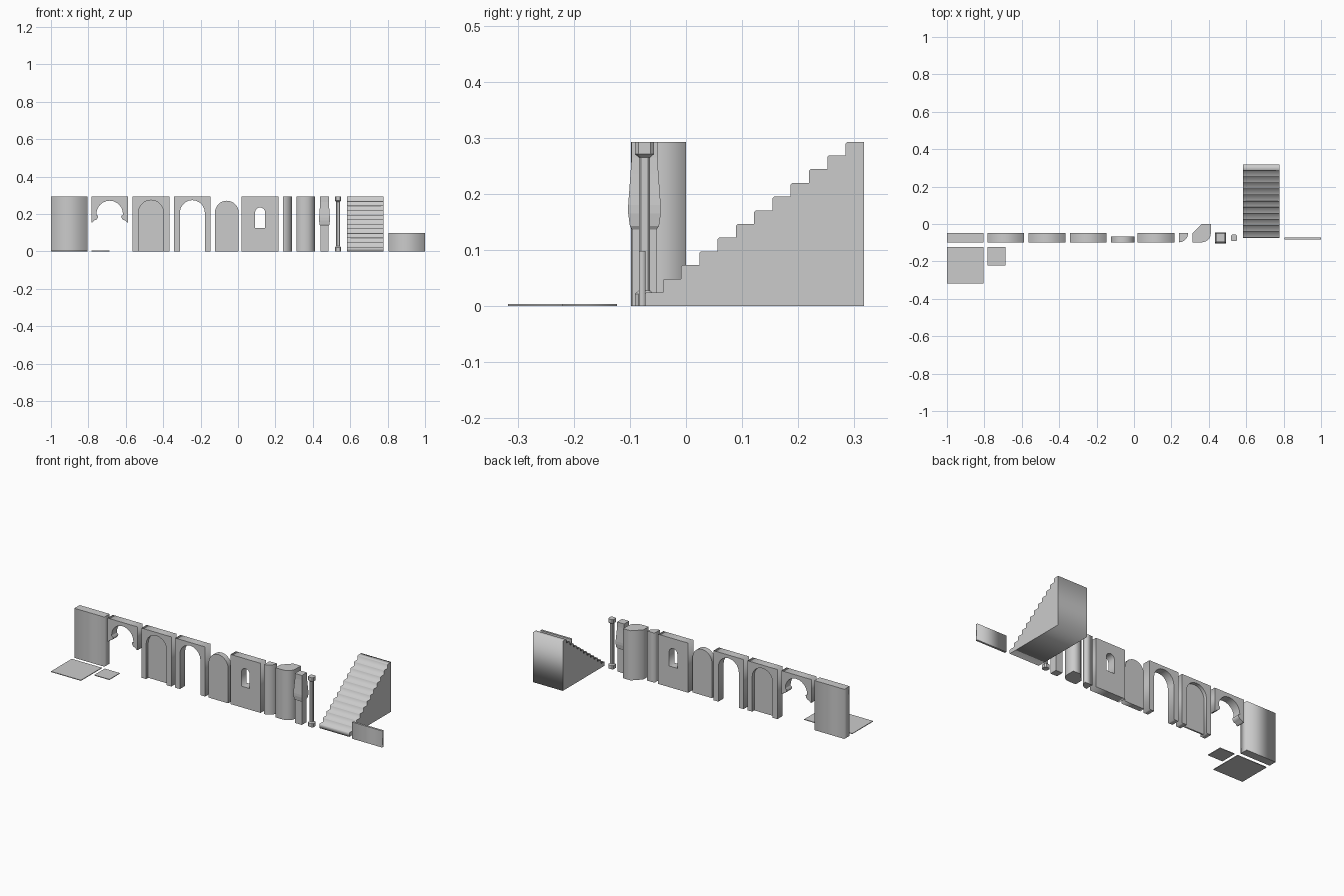
import bpy, bmesh
from math import sin, cos, pi
from mathutils import Matrix

if "Cube" in bpy.data.objects:
    bpy.data.objects.remove(bpy.data.objects["Cube"])

H = 0.293                 # wall height
Y0, Y1 = -0.098, -0.049   # wall front and back
HW = 0.098                # half a wall module

# maps from (profile u, profile v, depth) to world
FRONT = Matrix(((1, 0, 0, 0), (0, 0, 1, 0), (0, 1, 0, 0), (0, 0, 0, 1)))
SIDE = Matrix(((0, 0, 1, 0), (1, 0, 0, 0), (0, 1, 0, 0), (0, 0, 0, 1)))
PLAN = Matrix.Identity(4)


def finish(name, bm):
    bmesh.ops.remove_doubles(bm, verts=bm.verts, dist=1e-5)
    bmesh.ops.recalc_face_normals(bm, faces=bm.faces)
    me = bpy.data.meshes.new(name)
    bm.to_mesh(me)
    bm.free()
    ob = bpy.data.objects.new(name, me)
    bpy.context.collection.objects.link(ob)
    return ob


def prism(name, loops, d0, d1, frame):
    """Extrude closed outlines (extra loops are holes) from depth d0 to d1."""
    cu = bpy.data.curves.new(name + "_outline", 'CURVE')
    cu.dimensions = '2D'
    cu.fill_mode = 'BOTH'
    cu.extrude = (d1 - d0) / 2
    for pts in loops:
        sp = cu.splines.new('POLY')
        sp.points.add(len(pts) - 1)
        for p, (u, v) in zip(sp.points, pts):
            p.co = (u, v, 0, 1)
        sp.use_cyclic_u = True
    tmp = bpy.data.objects.new(name + "_outline", cu)
    bpy.context.collection.objects.link(tmp)
    dg = bpy.context.evaluated_depsgraph_get()
    me = bpy.data.meshes.new_from_object(tmp.evaluated_get(dg))
    bpy.data.objects.remove(tmp)
    bm = bmesh.new()
    bm.from_mesh(me)
    bpy.data.meshes.remove(me)
    bmesh.ops.transform(bm, verts=bm.verts,
                        matrix=frame @ Matrix.Translation((0, 0, (d0 + d1) / 2)))
    return finish(name, bm)


def box(name, x0, x1, y0, y1, z0, z1):
    return prism(name, [[(x0, y0), (x1, y0), (x1, y1), (x0, y1)]], z0, z1, PLAN)


def arc(cx, cy, r, a0, a1, n):
    return [(cx + r * cos(a0 + (a1 - a0) * i / n), cy + r * sin(a0 + (a1 - a0) * i / n))
            for i in range(n + 1)]


def arch(cx, r, z0, spring, n=10):
    """Round-topped outline, from right foot over to left foot."""
    return [(cx + r, z0)] + arc(cx, spring, r, 0, pi, n) + [(cx - r, z0)]


def loft(name, cx, cy, rings, chamfer=0.0):
    """Stack square rings (z, half width), with optional cut corners."""
    bm = bmesh.new()
    prev = None
    for z, h in rings:
        c = h * (1 - chamfer)
        pts = [(c, -h), (h, -c), (h, c), (c, h), (-c, h), (-h, c), (-h, -c), (-c, -h)]
        if not chamfer:
            pts = pts[::2]
            pts = [(h, -h), (h, h), (-h, h), (-h, -h)]
        ring = [bm.verts.new((cx + x, cy + y, z)) for x, y in pts]
        if prev:
            for i in range(len(ring)):
                j = (i + 1) % len(ring)
                bm.faces.new((prev[i], prev[j], ring[j], ring[i]))
        else:
            bm.faces.new(ring[::-1])
        prev = ring
    bm.faces.new(prev)
    return finish(name, bm)


# floor tiles
box("floor_large", -1, -0.804, -0.317, -0.123, 0, 0.004)
box("floor_small", -0.784, -0.686, -0.221, -0.123, 0, 0.004)

# plain wall
box("wall", -1, -0.804, Y0, Y1, 0, H)

# hanging arch with curved corbel feet
cx = -0.686
foot = [(HW, 0.155), (0.091, 0.156), (0.085, 0.165), (0.072, 0.169), (0.064, 0.178),
        (0.061, 0.19), (0.071, 0.194)]
right = [(cx + u, v) for u, v in foot]
left = [(cx - u, v) for u, v in reversed(foot)]
prism("corbel_arch", [[(cx + HW, H)] + right + arc(cx, 0.2, 0.071, 0, pi, 12) + left
                      + [(cx - HW, H)]], Y0, Y1, FRONT)

# wall with blind arch, and wall with open doorway
for name, cx in (("blind_arch_wall", -0.465), ("doorway_wall", -0.244)):
    prism(name, [[(cx + HW, H), (cx + HW, 0)] + arch(cx, 0.067, 0, 0.207)
                 + [(cx - HW, 0), (cx - HW, H)]], Y0, Y1, FRONT)
prism("blind_arch_panel", [arch(-0.465, 0.067, 0, 0.207)], -0.078, -0.069, FRONT)

# door leaf
prism("door", [arch(-0.06, 0.064, 0, 0.207)], -0.098, -0.066, FRONT)

# wall with small arched window
cx = 0.118
prism("window_wall", [[(cx - HW, 0), (cx + HW, 0), (cx + HW, H), (cx - HW, H)],
                      arch(cx, 0.027, 0.125, 0.208, 8)], Y0, Y1, FRONT)

# quarter-round pillar
prism("quarter_pillar", [[(0.24, Y1)] + arc(0.24, Y1, 0.049, -pi / 2, 0, 8)], 0, H, PLAN)

# rounded wall corner
prism("wall_corner", [[(0.313, Y0)] + arc(0.362, Y1, 0.049, -pi / 2, 0, 6)
                      + [(0.411, 0), (0.362, 0), (0.313, Y1)]], 0, H, PLAN)

# square pier with swelling bracket
loft("bracket_pier", 0.4625, -0.074,
     [(0, 0.022), (0.137, 0.022), (0.143, 0.026), (0.165, 0.029), (0.18, 0.029),
      (0.235, 0.025), (0.265, 0.023), (H, 0.023)])

# slim column with base and capital
loft("slim_column", 0.535, -0.074,
     [(0, 0.017), (0.022, 0.017), (0.028, 0.01), (H - 0.028, 0.01), (H - 0.022, 0.017),
      (H, 0.017)], 0.35)

# stairs with softened nosings
n, s0, s1, c = 12, -0.074, 0.317, 0.003
run, rise = (s1 - s0) / n, H / n
profile = [(s1, 0), (s0, 0)]
for i in range(n):
    y, z = s0 + i * run, i * rise
    if i:
        profile.append((y, z))
    profile += [(y, z + rise - c), (y + c, z + rise)]
profile.append((s1, H))
prism("stairs", [profile], 0.583, 0.779, SIDE)

# low parapet
box("parapet", 0.804, 1, -0.084, -0.072, 0, 0.098)
